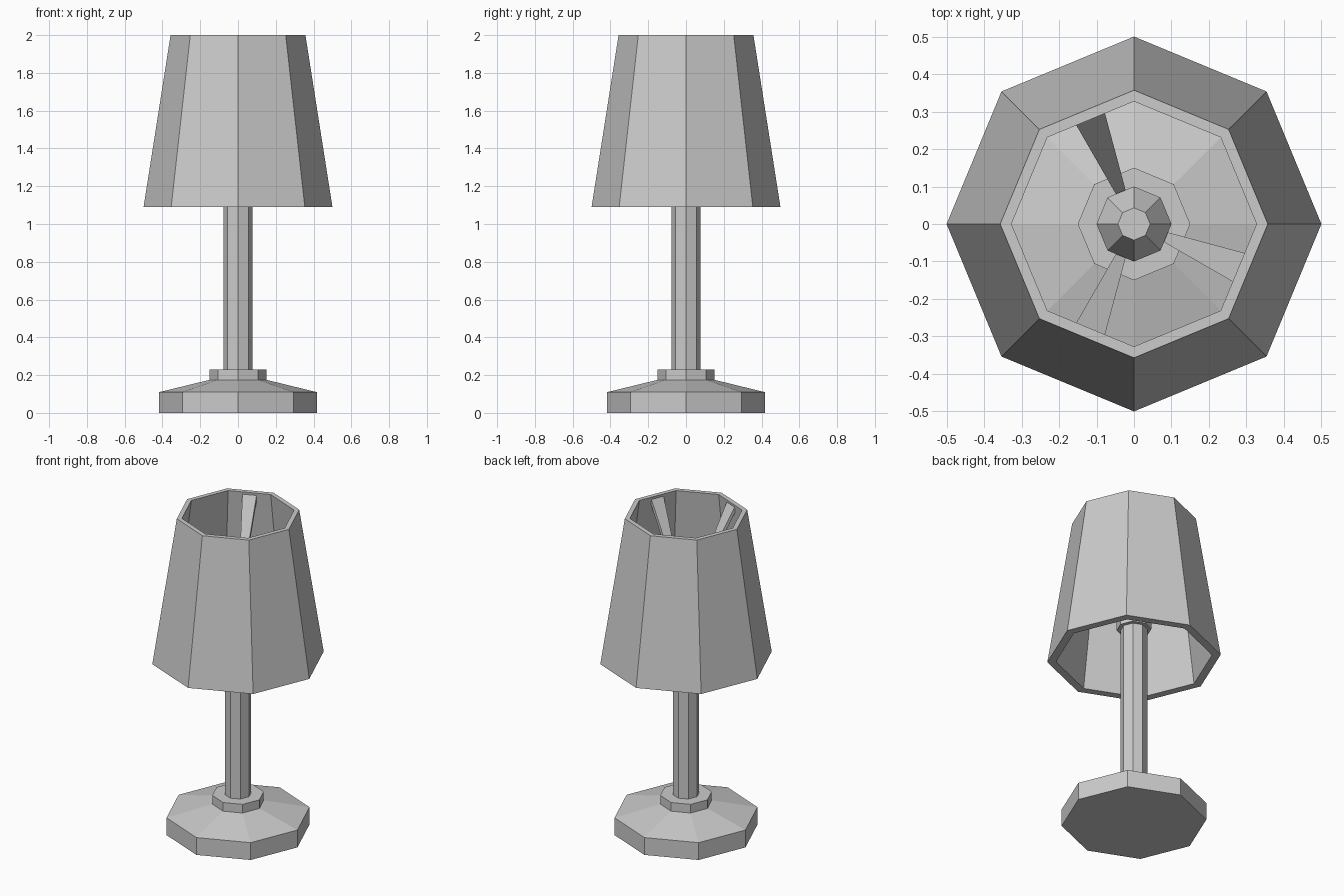
import bpy, bmesh
from math import cos, sin, pi, radians
from mathutils import Vector

cube = bpy.data.objects.get("Cube")
if cube:
    bpy.data.objects.remove(cube, do_unlink=True)

SIDES = 8
grey = bpy.data.materials.new("plain grey")
grey.use_nodes = True
grey.diffuse_color = (0.6, 0.6, 0.6, 1)
grey.node_tree.nodes["Principled BSDF"].inputs["Base Color"].default_value = (0.6, 0.6, 0.6, 1)


def finish(name, bm):
    bmesh.ops.recalc_face_normals(bm, faces=bm.faces)
    mesh = bpy.data.meshes.new(name)
    bm.to_mesh(mesh)
    bm.free()
    mesh.materials.append(grey)
    obj = bpy.data.objects.new(name, mesh)
    bpy.context.collection.objects.link(obj)
    return obj


def turned(name, profile, closed=False):
    """Octagonal turned part from (radius, height) pairs, capped unless closed."""
    bm = bmesh.new()
    rings = [[bm.verts.new((r * cos(2 * pi * i / SIDES), r * sin(2 * pi * i / SIDES), z))
              for i in range(SIDES)] for r, z in profile]
    pairs = list(zip(rings, rings[1:]))
    if closed:
        pairs.append((rings[-1], rings[0]))
    else:
        bm.faces.new(rings[0])
        bm.faces.new(rings[-1])
    for a, b in pairs:
        for i in range(SIDES):
            j = (i + 1) % SIDES
            bm.faces.new((a[i], a[j], b[j], b[i]))
    return finish(name, bm)


def strut(name, angle):
    """Flat tapered arm rising from the socket to the top of the shade."""
    out = Vector((cos(angle), sin(angle), 0))
    side = Vector((-sin(angle), cos(angle), 0))
    up = Vector((0, 0, 1))
    bm = bmesh.new()
    rings = []
    for r, z, half in ((0.085, 1.58, 0.013), (0.307, 1.99, 0.042)):
        rings.append([bm.verts.new(out * r + side * s * half + up * (z + h))
                      for s, h in ((-1, -0.04), (1, -0.04), (1, 0), (-1, 0))])
    a, b = rings
    bm.faces.new(a)
    bm.faces.new(b)
    for i in range(4):
        j = (i + 1) % 4
        bm.faces.new((a[i], a[j], b[j], b[i]))
    return finish(name, bm)


# Foot, collar, pole and socket
turned("base", [(0.417, 0), (0.417, 0.11), (0.15, 0.175)])
turned("collar", [(0.15, 0.165), (0.15, 0.23)])
turned("pole", [(0.077, 0.2), (0.077, 1.3)])
turned("socket", [(0.1, 1.28), (0.1, 1.6), (0.043, 1.7)])

# Hollow shade with rims
turned("shade", [(0.5, 1.09), (0.357, 2.0), (0.327, 2.0), (0.45, 1.09)], closed=True)

# Three arms holding the shade
for number, degrees in enumerate((112.5, 247.5, 337.5), 1):
    strut(f"shade_arm_{number}", radians(degrees))
